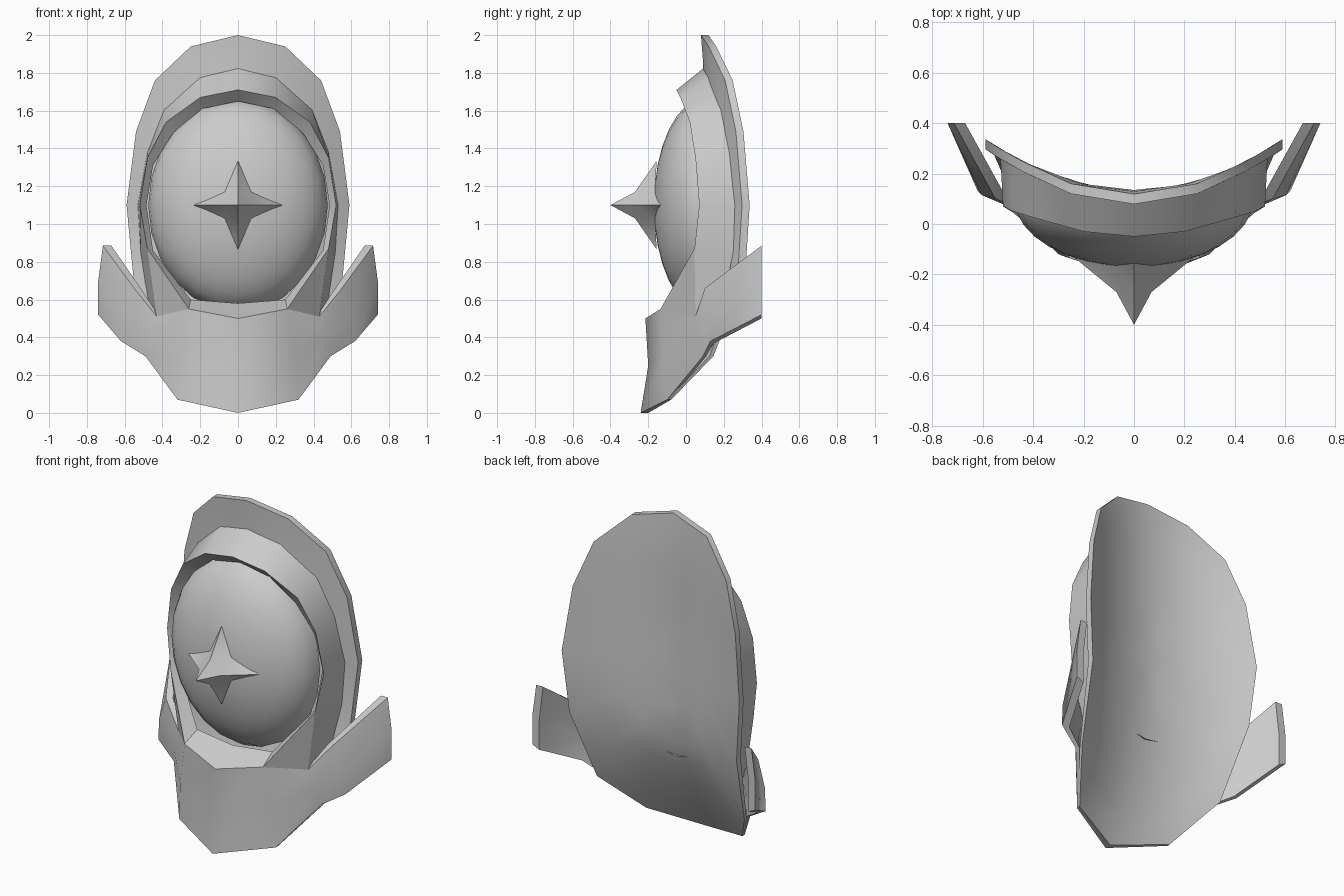
import bpy, bmesh, math

if "Cube" in bpy.data.objects:
    bpy.data.objects.remove(bpy.data.objects["Cube"])

grey = bpy.data.materials.new("plain_grey")
grey.diffuse_color = (0.6, 0.6, 0.6, 1)
grey.use_nodes = True
grey.node_tree.nodes["Principled BSDF"].inputs["Base Color"].default_value = grey.diffuse_color


def finish(name, bm, angle=35):
    """Turn a bmesh into a smooth-by-angle object."""
    bmesh.ops.remove_doubles(bm, verts=bm.verts, dist=0.0005)
    bmesh.ops.recalc_face_normals(bm, faces=bm.faces)
    me = bpy.data.meshes.new(name)
    bm.to_mesh(me)
    bm.free()
    me.materials.append(grey)
    ob = bpy.data.objects.new(name, me)
    bpy.context.collection.objects.link(ob)
    bpy.ops.object.select_all(action='DESELECT')
    bpy.context.view_layer.objects.active = ob
    ob.select_set(True)
    bpy.ops.object.shade_smooth_by_angle(angle=math.radians(angle))
    return ob


def strip_mesh(rows):
    """Right-half grid of points, mirrored to the left."""
    bm = bmesh.new()
    for s in (1, -1):
        grid = [[bm.verts.new((s * x, y, z)) for x, y, z in r] for r in rows]
        for a, b in zip(grid, grid[1:]):
            for i in range(len(a) - 1):
                q = (a[i], a[i + 1], b[i + 1], b[i])
                bm.faces.new(q if s > 0 else q[::-1])
    return bm


# Back plate: trough-shaped oval shell whose lower end sweeps forward
def plate_y(x, z):
    low = max(0, .7 - z)
    y = .135 + (.58 + .25 * low) * x * x - .335 * (low / .7) ** 1.4
    return y - .08 * max(0, z - 1.8)


half = [(0, 2), (.25, 1.94), (.44, 1.76), (.54, 1.49), (.59, 1.1),
        (.555, .73), (.49, .3), (.32, .07), (0, 0)]
outline = half + [(-x, z) for x, z in half[-2:0:-1]]
bm = bmesh.new()
n = len(outline)
layers = []
for side in (0, 1):
    rings = []
    for f in (1, .86, .7, .55, .4, .2):
        ring = []
        for x, z in outline:
            px, pz = x * f, 1.05 + (z - 1.05) * f
            depth = side * (0.04 if pz > .5 else 0.02)
            ring.append(bm.verts.new((px, plate_y(px, pz) - depth, pz)))
        rings.append(ring)
    for a, b in zip(rings, rings[1:]):
        for i in range(n):
            j = (i + 1) % n
            bm.faces.new((a[i], a[j], b[j], b[i]))
    mid = bm.verts.new((0, plate_y(0, 1.05) - .04 * side, 1.05))
    for i in range(n):
        bm.faces.new((rings[-1][i], rings[-1][(i + 1) % n], mid))
    layers.append(rings[0])
for i in range(n):
    j = (i + 1) % n
    bm.faces.new((layers[0][i], layers[0][j], layers[1][j], layers[1][i]))
finish("back_plate", bm)

# Hood: raised rim around the dome (base, front edge, inner edge)
base = [(0, .1, 1.83), (.2, .125, 1.78), (.39, .19, 1.61), (.48, .235, 1.38),
        (.53, .26, 1.1), (.515, .25, .85), (.47, .19, .55)]
front = [(0, -.05, 1.71), (.2, -.03, 1.67), (.38, .02, 1.54), (.48, .05, 1.35),
         (.52, .07, 1.1), (.48, .045, .87), (.26, -.135, .55), (0, -.215, .5)]
inner = [(0, .02, 1.65), (.19, .03, 1.61), (.345, .06, 1.48), (.45, .09, 1.31),
         (.485, .11, 1.1), (.45, .09, .86), (.25, -.03, .6), (0, -.05, .58)]
corner = (.43, .05, .51)
finish("hood_outside", strip_mesh([base, front[:6] + [corner]]))
finish("hood_rim", strip_mesh([front, inner]))

# Chin guard running out into the two side straps, with an inner skin
guard = [
    [(0, -.24, 0), (0, -.2, .25), (0, -.215, .5)],
    [(.32, -.1, .07), (.3, -.12, .3), (.26, -.135, .55)],
    [(.49, .09, .3), (.465, .055, .4), corner],
    [(.62, .13, .38), (.605, .115, .51), (.55, .1, .66)],
    [(.74, .4, .52), (.74, .4, .7), (.715, .4, .885)],
]
shift = [(0, .02, 0), (-.005, .02, 0), (-.015, .015, 0), (-.035, .02, -.01),
         (-.045, 0, -.02)]
loops = []
for col, (dx, dy, dz) in zip(guard, shift):
    back = [(x + dx, y + dy, z + dz * (k < 2)) for k, (x, y, z) in enumerate(col)]
    loops.append(col + back[::-1] + [col[0]])
bm = strip_mesh(loops)
for s in (1, -1):
    # strap end caps
    end = [bm.verts.new((s * x, y, z)) for x, y, z in loops[-1][:6]]
    bm.faces.new((end[0], end[1], end[4], end[5]))
    bm.faces.new((end[1], end[2], end[3], end[4]))
finish("chin_guard", bm, 50)

# Cheek panels closing the gap between guard and hood
bm = bmesh.new()
for s in (1, -1):
    bm.faces.new([bm.verts.new((s * x, y, z)) for x, y, z in (front[6], corner, front[5])])
finish("cheek_panels", bm)

# Dome: front half of an ellipsoid seated in the hood
bm = bmesh.new()
seg, steps = 24, 8
rings = []
for k in range(1, steps + 1):
    a = k / steps * math.pi / 2
    rings.append([bm.verts.new((.475 * math.sin(a) * math.cos(t), .1 - .27 * math.cos(a),
                                1.1 + .565 * math.sin(a) * math.sin(t)))
                  for t in (2 * math.pi * i / seg for i in range(seg))])
top = bm.verts.new((0, -.17, 1.1))
for i in range(seg):
    j = (i + 1) % seg
    bm.faces.new((top, rings[0][i], rings[0][j]))
    for a, b in zip(rings, rings[1:]):
        bm.faces.new((a[i], b[i], b[j], a[j]))
finish("dome", bm, 60)

# Four-pointed spike on the dome
bm = bmesh.new()
tip = bm.verts.new((0, -.4, 1.1))
ridge, point, valley = [], [], []
for i in range(4):
    c, s = round(math.cos(i * math.pi / 2)), round(math.sin(i * math.pi / 2))
    ridge.append(bm.verts.new((.07 * c, -.27, 1.1 + .07 * s)))
    point.append(bm.verts.new((.235 * c, -.135 - .02 * abs(s), 1.1 + .235 * s)))
    valley.append(bm.verts.new((.07 * (c - s), -.165, 1.1 + .07 * (c + s))))
for i in range(4):
    for v in (valley[i], valley[i - 1]):
        bm.faces.new((tip, ridge[i], v))
        bm.faces.new((ridge[i], point[i], v))
finish("star_spike", bm, 30)
